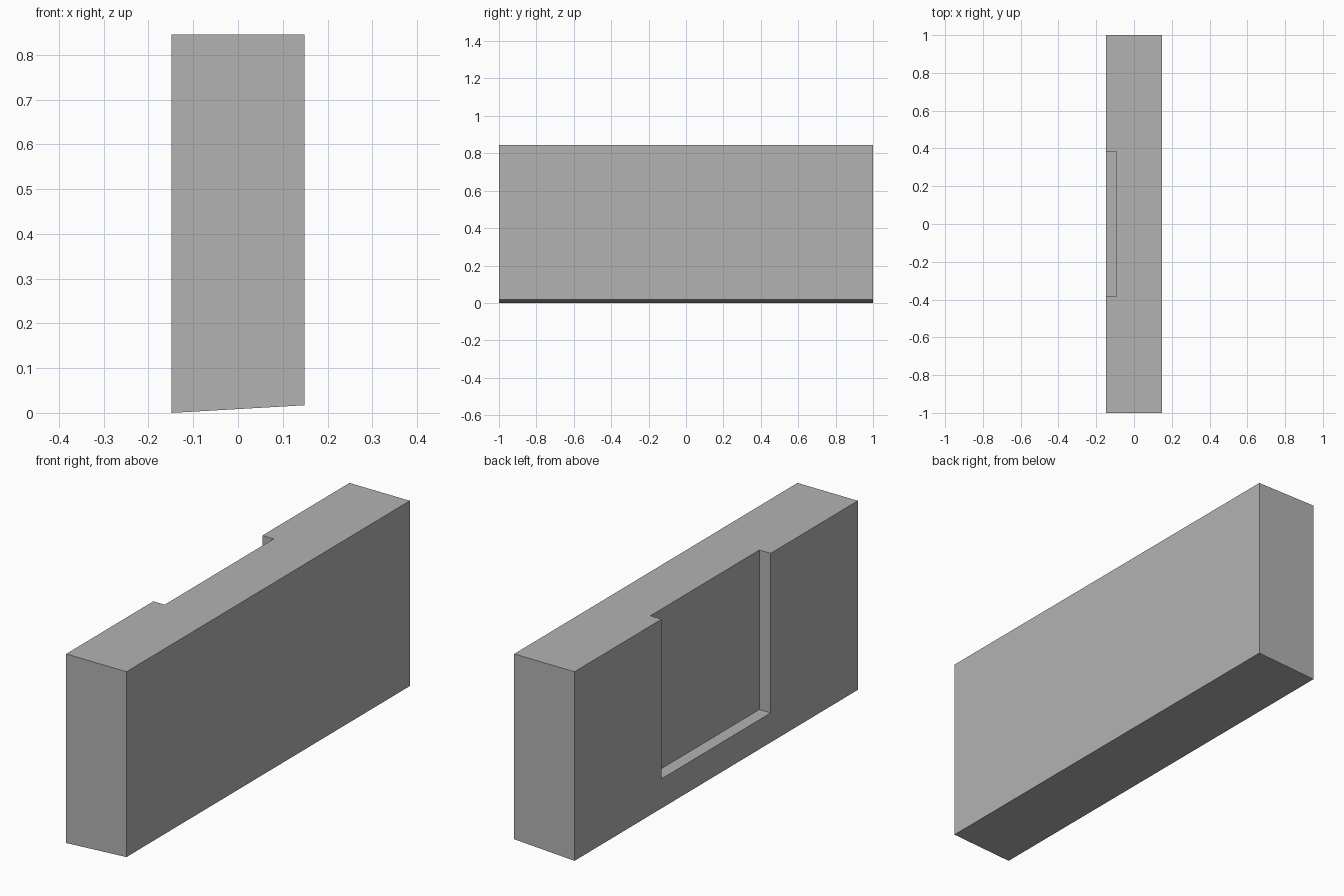
import bpy
import bmesh

default = bpy.data.objects.get("Cube")
if default:
    bpy.data.objects.remove(default, do_unlink=True)

HALF_W, HALF_L, TOP = 0.149, 1.0, 0.845
SLOPE = 0.017                       # rise of the underside towards +x
RECESS_X, RECESS_Y, RECESS_Z = -0.093, 0.385, 0.132

grey = bpy.data.materials.new("plain grey")
grey.use_nodes = True
colour = (0.45, 0.45, 0.45, 1)
grey.diffuse_color = colour
grey.node_tree.nodes["Principled BSDF"].inputs["Base Color"].default_value = colour


def extrude_profile(name, profile, half_length):
    """Extrude an x-z outline along y, centred on y = 0."""
    bm = bmesh.new()
    face = bm.faces.new([bm.verts.new((x, -half_length, z)) for x, z in profile])
    result = bmesh.ops.extrude_face_region(bm, geom=[face])
    moved = [v for v in result["geom"] if isinstance(v, bmesh.types.BMVert)]
    bmesh.ops.translate(bm, verts=moved, vec=(0, 2 * half_length, 0))
    bmesh.ops.recalc_face_normals(bm, faces=bm.faces)
    mesh = bpy.data.meshes.new(name)
    bm.to_mesh(mesh)
    bm.free()
    mesh.materials.append(grey)
    obj = bpy.data.objects.new(name, mesh)
    bpy.context.collection.objects.link(obj)
    return obj


# Long block with a slightly sloping underside
block = extrude_profile("block", [(-HALF_W, 0), (HALF_W, SLOPE),
                                  (HALF_W, TOP), (-HALF_W, TOP)], HALF_L)

# Shallow recess in the -x side, open at the top
cutter = extrude_profile("recess_cutter", [(-HALF_W - 0.1, RECESS_Z), (RECESS_X, RECESS_Z),
                                           (RECESS_X, TOP + 0.1), (-HALF_W - 0.1, TOP + 0.1)],
                         RECESS_Y)
cutter.hide_render = True

cut = block.modifiers.new("recess", 'BOOLEAN')
cut.operation = 'DIFFERENCE'
cut.solver = 'EXACT'
cut.object = cutter
bpy.context.view_layer.objects.active = block
bpy.ops.object.modifier_apply(modifier=cut.name)
bpy.data.objects.remove(cutter, do_unlink=True)
